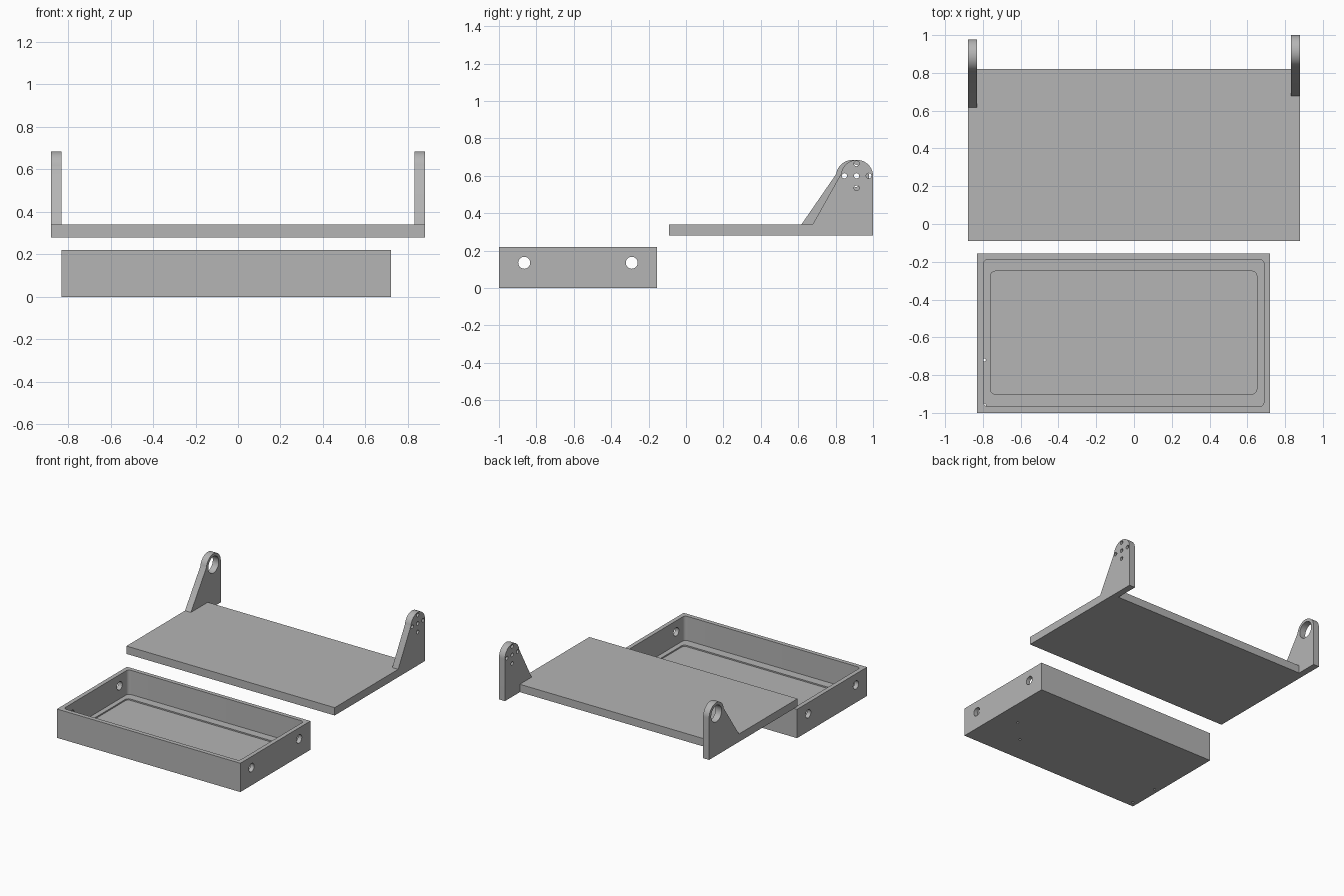
import bpy
import bmesh
from math import cos, sin, pi, radians
from mathutils import Vector

old = bpy.data.objects.get("Cube")
if old:
    bpy.data.objects.remove(old, do_unlink=True)

GREY = (0.46, 0.46, 0.46, 1)
grey = bpy.data.materials.new("plain grey")
grey.use_nodes = True
grey.diffuse_color = GREY
grey.node_tree.nodes["Principled BSDF"].inputs["Base Color"].default_value = GREY


def prism(name, outline, axis, lo, hi):
    """Extrude a flat outline along x (outline in y, z) or z (outline in x, y)."""
    bm = bmesh.new()
    place = (lambda a, b: Vector((lo, a, b))) if axis == "x" else (lambda a, b: Vector((a, b, lo)))
    face = bm.faces.new([bm.verts.new(place(a, b)) for a, b in outline])
    step = Vector((hi - lo, 0, 0)) if axis == "x" else Vector((0, 0, hi - lo))
    grown = bmesh.ops.extrude_face_region(bm, geom=[face])["geom"]
    bmesh.ops.translate(bm, vec=step, verts=[g for g in grown if isinstance(g, bmesh.types.BMVert)])
    bmesh.ops.recalc_face_normals(bm, faces=bm.faces)
    mesh = bpy.data.meshes.new(name)
    bm.to_mesh(mesh)
    bm.free()
    mesh.materials.append(grey)
    obj = bpy.data.objects.new(name, mesh)
    bpy.context.collection.objects.link(obj)
    return obj


def arc(a, b, r, start, end, n):
    angles = [radians(start + (end - start) * i / n) for i in range(n + 1)]
    return [(a + r * cos(t), b + r * sin(t)) for t in angles]


def circle(a, b, r, n=32):
    return arc(a, b, r, 0, 360, n)[:-1]


def rect(x0, x1, y0, y1):
    return [(x0, y0), (x1, y0), (x1, y1), (x0, y1)]


def round_rect(x0, x1, y0, y1, r):
    corners = [(x0 + r, y0 + r, 180), (x1 - r, y0 + r, 270), (x1 - r, y1 - r, 0), (x0 + r, y1 - r, 90)]
    return [p for x, y, s in corners for p in arc(x, y, r, s, s + 90, 8)]


def activate(obj):
    bpy.ops.object.select_all(action="DESELECT")
    bpy.context.view_layer.objects.active = obj
    obj.select_set(True)


def cut(obj, outline, axis, lo, hi):
    cutter = prism("cutter", outline, axis, lo, hi)
    cutter.hide_render = True
    mod = obj.modifiers.new("cut", "BOOLEAN")
    mod.operation = "DIFFERENCE"
    mod.solver = "EXACT"
    mod.object = cutter
    activate(obj)
    bpy.ops.object.modifier_apply(modifier=mod.name)
    bpy.data.objects.remove(cutter, do_unlink=True)


def smooth(obj):
    activate(obj)
    bpy.ops.object.shade_smooth_by_angle(angle=radians(30))


# Open tray with a rounded cavity and a shallow recess in its floor
tray = prism("tray", rect(-0.83, 0.72, -1.0, -0.155), "z", 0, 0.22)
cut(tray, round_rect(-0.797, 0.688, -0.967, -0.187, 0.025), "z", 0.035, 0.3)
cut(tray, round_rect(-0.76, 0.65, -0.90, -0.25, 0.025), "z", 0.025, 0.1)

# Cable holes through both end walls
for y in (-0.865, -0.29):
    cut(tray, circle(y, 0.135, 0.032), "x", -0.9, 0.8)

# Tiny screw holes in the underside
for x, y, depth in ((-0.793, -0.72, 0.05), (-0.793, -0.96, 0.05), (0.55, -0.62, 0.01), (0.385, -0.79, 0.01)):
    cut(tray, circle(x, y, 0.009, 12), "z", -0.05, depth)
smooth(tray)

# Flat shelf
shelf = prism("shelf", rect(-0.88, 0.88, -0.09, 0.82), "z", 0.28, 0.34)


def bracket(name, x0, x1, foot, centre, r):
    outline = [(foot, 0.28), (foot, 0.34)]
    outline += arc(centre, 0.685 - r, r, 172, 0, 28)
    outline += [(centre + r, 0.28)]
    return prism(name, outline, "x", x0, x1)


# Bracket with one large bearing hole
right_bracket = bracket("right_bracket", -0.88, -0.83, 0.617, 0.89, 0.088)
cut(right_bracket, circle(0.89, 0.60, 0.063), "x", -1, -0.7)
smooth(right_bracket)

# Bracket with a cross of five small screw holes
left_bracket = bracket("left_bracket", 0.83, 0.88, 0.677, 0.914, 0.086)
for dy, dz in ((0, 0), (1, 0), (-1, 0), (0, 1), (0, -1)):
    cut(left_bracket, circle(0.912 + 0.065 * dy, 0.60 + 0.065 * dz, 0.014, 20), "x", 0.7, 1)
smooth(left_bracket)
